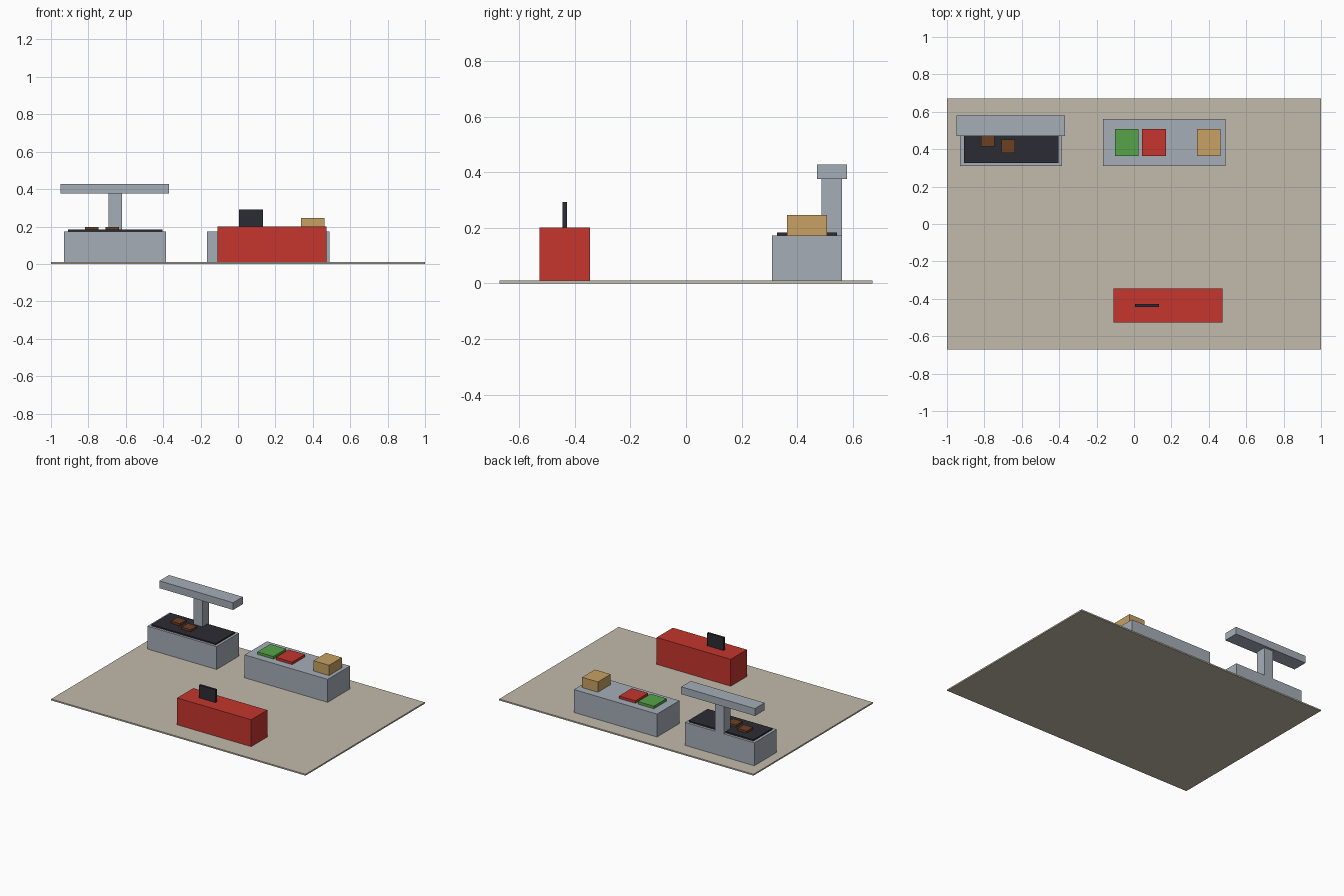
import bpy

if "Cube" in bpy.data.objects:
    bpy.data.objects.remove(bpy.data.objects["Cube"], do_unlink=True)


def linear(channel):
    return channel / 12.92 if channel <= 0.04045 else ((channel + 0.055) / 1.055) ** 2.4


def material(name, *srgb):
    mat = bpy.data.materials.new(name)
    mat.use_nodes = True
    colour = [linear(c) for c in srgb] + [1]
    mat.diffuse_color = colour
    mat.node_tree.nodes["Principled BSDF"].inputs["Base Color"].default_value = colour
    return mat


tile = material("beige floor", 0.76, 0.73, 0.67)
steel = material("brushed steel", 0.65, 0.68, 0.72)
red = material("red", 0.77, 0.21, 0.18)
dark = material("charcoal", 0.17, 0.17, 0.20)
green = material("lettuce green", 0.34, 0.64, 0.29)
tan = material("cardboard tan", 0.78, 0.63, 0.39)
brown = material("cooked brown", 0.43, 0.25, 0.14)


def box(name, mat, x, y, z):
    """Box spanning the (low, high) range on each axis."""
    spans = (x, y, z)
    bpy.ops.mesh.primitive_cube_add(size=1, location=[(a + b) / 2 for a, b in spans])
    obj = bpy.context.object
    obj.name = name
    obj.scale = [b - a for a, b in spans]
    bpy.ops.object.transform_apply(location=False, rotation=False, scale=True)
    obj.data.materials.append(mat)
    return obj


# Shared levels and depths
FLOOR, WORKTOP, PLATE = 0.01, 0.173, 0.183
unit_depth = (0.31, 0.561)
tray_depth = (0.363, 0.507)

box("floor", tile, (-1, 1), (-0.67, 0.67), (0, FLOOR))

# Grill station with extractor hood
box("grill_base", steel, (-0.93, -0.385), unit_depth, (FLOOR, WORKTOP))
box("hot_plate", dark, (-0.91, -0.403), (0.327, 0.543), (WORKTOP, PLATE))
box("hood_post", steel, (-0.692, -0.62), (0.487, 0.561), (WORKTOP, 0.376))
box("hood", steel, (-0.948, -0.368), (0.471, 0.579), (0.376, 0.428))
for i, (px, py) in enumerate([(-0.782, 0.451), (-0.673, 0.415)]):
    r = 0.036
    box(f"patty_{i + 1}", brown, (px - r, px + r), (py - r, py + r), (PLATE, 0.198))

# Preparation counter with trays and a carton
box("prep_counter", steel, (-0.165, 0.488), unit_depth, (FLOOR, WORKTOP))
box("green_tray", green, (-0.102, 0.024), tray_depth, (WORKTOP, 0.191))
box("red_tray", red, (0.043, 0.172), tray_depth, (WORKTOP, 0.191))
box("carton", tan, (0.338, 0.462), tray_depth, (WORKTOP, 0.246))

# Service counter with till screen
box("service_counter", red, (-0.11, 0.472), (-0.526, -0.345), (FLOOR, 0.201))
box("till_screen", dark, (0.005, 0.134), (-0.444, -0.428), (0.201, 0.292))
